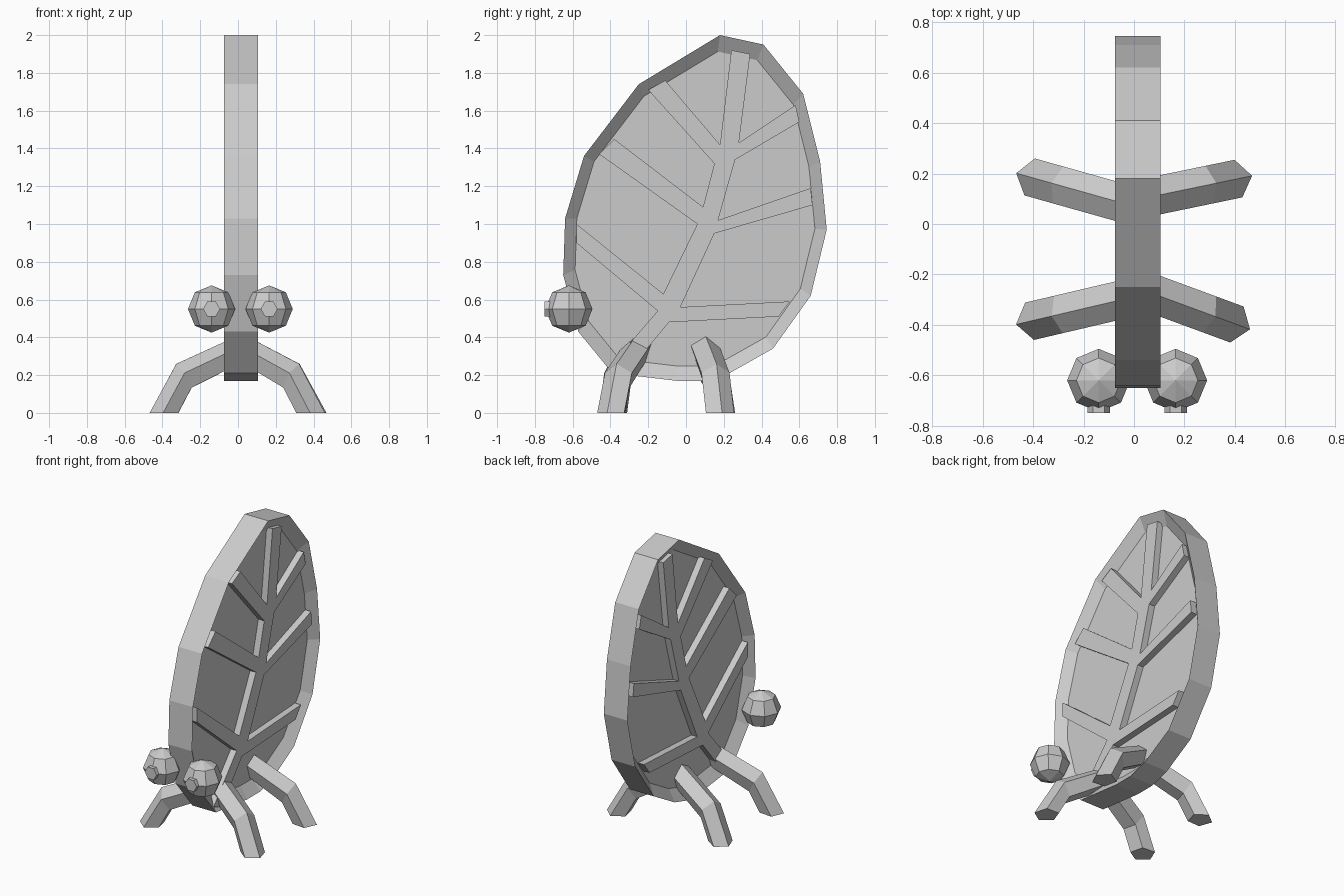
import bpy
import bmesh
from math import cos, sin, pi, radians
from mathutils import Vector, Matrix

if "Cube" in bpy.data.objects:
    bpy.data.objects.remove(bpy.data.objects["Cube"], do_unlink=True)

grey = bpy.data.materials.new("plain_grey")
grey.use_nodes = True
colour = (0.6, 0.6, 0.6, 1)
grey.diffuse_color = colour
grey.node_tree.nodes["Principled BSDF"].inputs["Base Color"].default_value = colour

MID = 0.015  # x of the leaf's middle plane


def finish(name, bm):
    """Turn a bmesh into a flat-shaded object."""
    bmesh.ops.recalc_face_normals(bm, faces=bm.faces[:])
    mesh = bpy.data.meshes.new(name)
    bm.to_mesh(mesh)
    bm.free()
    mesh.materials.append(grey)
    obj = bpy.data.objects.new(name, mesh)
    bpy.context.collection.objects.link(obj)
    return obj


def loft(name, rings):
    """Bridge successive rings of points and cap both ends."""
    bm = bmesh.new()
    loops = [[bm.verts.new(p) for p in ring] for ring in rings]
    count = len(loops[0])
    for a, b in zip(loops, loops[1:]):
        for i in range(count):
            j = (i + 1) % count
            bm.faces.new((a[i], a[j], b[j], b[i]))
    bm.faces.new(loops[0])
    bm.faces.new(loops[-1])
    return finish(name, bm)


def side_ring(points, x, scale=1.0):
    """Place a side-on (y, z) outline at x, scaled about the leaf's middle."""
    cy, cz = 0.05, 1.03
    return [(MID + x, cy + (y - cy) * scale, cz + (z - cz) * scale)
            for y, z in points]


# Leaf body: thick rim with a sloped recess on both sides
outline = [(0.18, 2), (0.41, 1.95), (0.62, 1.69), (0.71, 1.33),
           (0.745, 0.97), (0.66, 0.62), (0.46, 0.34), (0.23, 0.21),
           (0.09, 0.17), (-0.05, 0.17), (-0.39, 0.21), (-0.57, 0.43),
           (-0.65, 0.73), (-0.64, 1.03), (-0.54, 1.36), (-0.25, 1.74)]
loft("leaf_body", [side_ring(outline, x, s) for x, s in
                   ((-0.035, 0.91), (-0.09, 1), (0.09, 1), (0.035, 0.91))])

# Veins: branching stem raised out of both recesses
veins = [(-0.40, 0.25), (-0.15, 0.54),
         (-0.58, 0.90), (-0.58, 1.00), (-0.12, 0.63), (0.06, 1.00),
         (-0.46, 1.37), (-0.38, 1.45), (0.09, 1.09), (0.15, 1.32),
         (-0.20, 1.71), (-0.11, 1.76), (0.18, 1.42),
         (0.24, 1.92), (0.34, 1.90), (0.28, 1.43),
         (0.58, 1.63), (0.60, 1.54), (0.26, 1.34), (0.17, 1.02),
         (0.66, 1.19), (0.67, 1.10), (0.15, 0.95), (-0.03, 0.56),
         (0.55, 0.59), (0.49, 0.51), (-0.09, 0.48), (-0.31, 0.215)]
loft("leaf_veins", [side_ring(veins, x) for x in (-0.08, 0.08)])


# Legs: five-sided bent tubes with the ridge on the outside
def leg(name, hip, foot):
    hip = Vector((*hip, 0.295))
    foot = Vector((*foot, 0))
    out = Vector((foot.x - hip.x, foot.y - hip.y, 0)).normalized()
    up = Vector((0, 0, 1))
    across = out.cross(up)
    knee = foot - out * 0.105
    knee.z = 0.19
    # run the thigh on into the body
    root = hip + (hip - knee) * (abs(hip.x - MID) / abs(hip.x - knee.x))
    bend = radians(60)
    knee_axis = out * cos(bend) + up * sin(bend)
    rings = []
    for centre, axis in ((root, up), (knee, knee_axis), (foot, out)):
        angles = [2 * pi * i / 5 for i in range(5)]
        rings.append([centre + (axis * cos(a) + across * sin(a)) * 0.08
                      for a in angles])
    loft(name, rings)


leg("front_leg_left", (0.1, -0.285), (0.385, -0.39))
leg("front_leg_right", (-0.07, -0.305), (-0.39, -0.38))
leg("back_leg_left", (0.1, 0.115), (0.39, 0.175))
leg("back_leg_right", (-0.07, 0.09), (-0.39, 0.18))

# Eyes: faceted balls with a six-sided pupil stud
for side, x in (("left", 0.165), ("right", -0.14)):
    bm = bmesh.new()
    bmesh.ops.create_uvsphere(bm, u_segments=8, v_segments=4, radius=0.125,
                              matrix=Matrix.Translation((x, -0.62, 0.55)))
    finish("eye_" + side, bm)
    hexagon = [(x + 0.045 * cos(pi * i / 3), 0.55 + 0.045 * sin(pi * i / 3))
               for i in range(6)]
    loft("pupil_" + side, [[(px, y, pz) for px, pz in hexagon]
                           for y in (-0.75, -0.65)])
